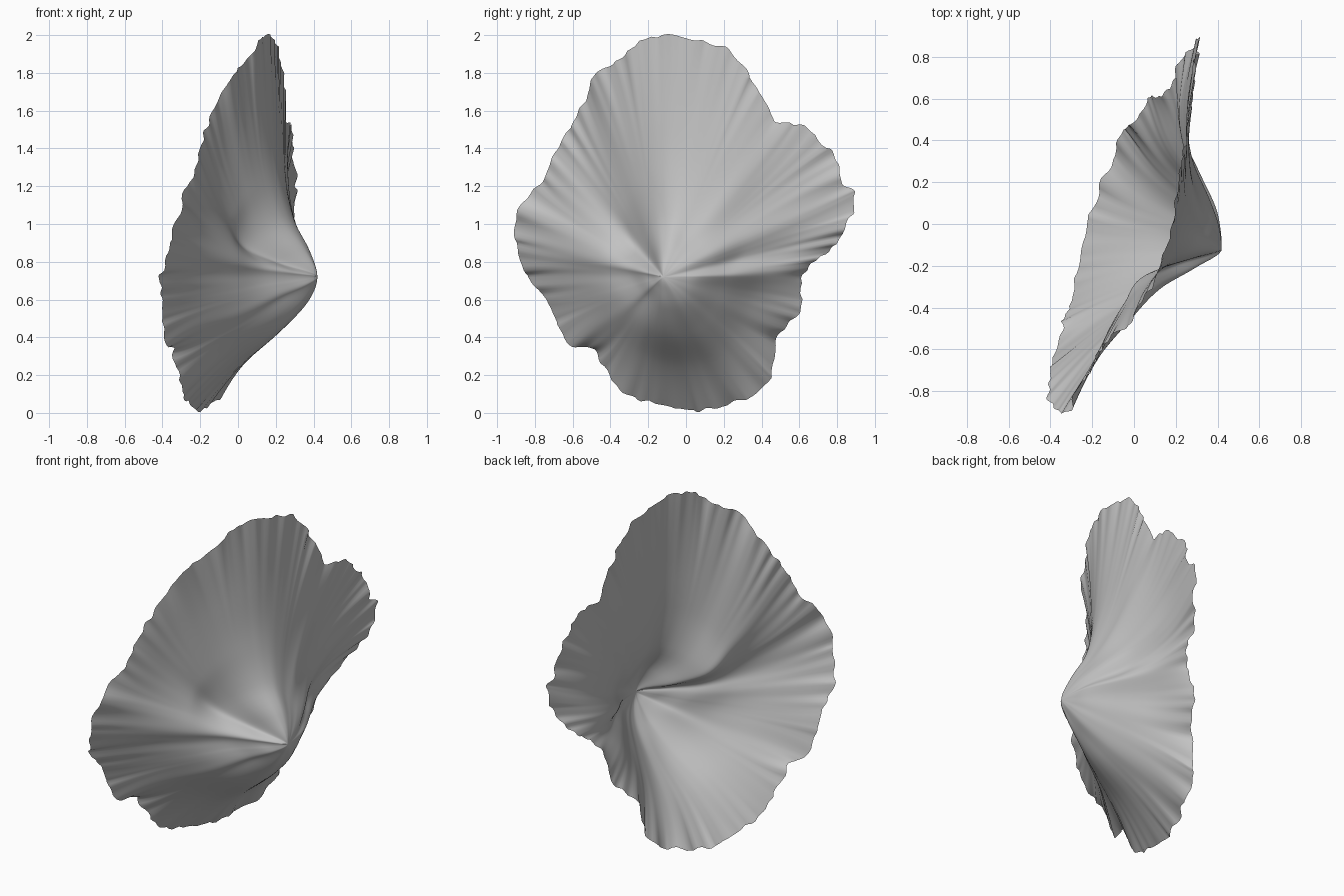
import bpy
import bmesh
import math
from mathutils import Vector, noise

old = bpy.data.objects.get("Cube")
if old:
    bpy.data.objects.remove(old, do_unlink=True)

SEGMENTS, RINGS, WINDOW = 360, 40, 16
APEX = Vector((0.42, -0.12, 0.72))

# Rim of the shell as (x, y, z), starting at the top and running towards +y
RIM = [Vector(p) for p in (
    (.17, -.08, 2), (.2, .1, 1.97), (.22, .25, 1.9), (.24, .38, 1.71), (.26, .48, 1.55),
    (.28, .61, 1.53), (.29, .79, 1.36), (.31, .83, 1.21), (.32, .9, 1.16), (.29, .86, 1.01),
    (.22, .77, .87), (.14, .61, .73), (.08, .61, .54), (0, .49, .41), (-.06, .44, .17),
    (-.1, .3, .07), (-.2, .1, .01), (-.25, -.15, .04), (-.3, -.35, .12), (-.34, -.49, .33),
    (-.38, -.63, .37), (-.4, -.73, .58), (-.41, -.83, .72), (-.36, -.9, .9), (-.31, -.9, 1.07),
    (-.25, -.76, 1.23), (-.21, -.71, 1.35), (-.17, -.62, 1.5), (-.1, -.54, 1.65),
    (-.04, -.5, 1.77), (.02, -.4, 1.84), (.1, -.24, 1.97))]

# Fall-off from apex to rim: direction in degrees -> remaining height at STEPS
STEPS = (0, .12, .25, .45, .7, 1)
FALLOFF = {
    -135: (.92, .76, .56, .29),
    -90: (.95, .86, .66, .32),
    -45: (.97, .87, .62, .3),
    0: (.98, .9, .62, .25),
    24: (.86, .45, -.3, -.5),
    55: (.82, .42, .1, 0),
    90: (.78, .42, .2, .08),
    125: (.66, .37, .25, .12),
    170: (.84, .63, .44, .22),
}


def hermite(p, q, tp, tq, f):
    s = f * f * (3 - 2 * f)
    return p * (1 - s) + q * s + tp * (f * (1 - f) ** 2) - tq * (f * f * (1 - f))


def rim_point(u):
    """Smooth closed curve through the rim points."""
    n = len(RIM)
    i = int(u * n)
    a, b, c, d = (RIM[(i + k) % n] for k in (-1, 0, 1, 2))
    return hermite(b, c, (c - a) * .35, (d - b) * .35, u * n - i)


def falloff_at(angle):
    """Blend the fall-off profiles around the apex."""
    keys = sorted(FALLOFF)
    keys = keys + [keys[0] + 360]
    if angle < keys[0]:
        angle += 360
    for lo, hi in zip(keys, keys[1:]):
        if lo <= angle <= hi:
            f = (angle - lo) / (hi - lo)
            f = f * f * (3 - 2 * f)
            first, second = FALLOFF[lo], FALLOFF.get(hi, FALLOFF[keys[0]])
            return [1] + [p + (q - p) * f for p, q in zip(first, second)] + [0]


def height(profile, t):
    """Smooth profile value at t, level at the apex."""
    last = len(STEPS) - 1
    slopes = [0]
    for i in range(1, last):
        slopes.append((profile[i + 1] - profile[i - 1]) / (STEPS[i + 1] - STEPS[i - 1]))
    slopes.append((profile[last] - profile[last - 1]) / (STEPS[last] - STEPS[last - 1]))
    i = max(k for k in range(last) if STEPS[k] <= t)
    w = STEPS[i + 1] - STEPS[i]
    return hermite(profile[i], profile[i + 1], slopes[i] * w, slopes[i + 1] * w, (t - STEPS[i]) / w)


# Rim samples, and an evened-out copy that shapes the interior
rim = [rim_point(s / SEGMENTS) for s in range(SEGMENTS)]
even = []
for s in range(SEGMENTS):
    near = [rim[(s + k) % SEGMENTS] for k in range(-WINDOW, WINDOW + 1)]
    even.append(sum(near, Vector()) / len(near))

# Shell surface: rings of vertices from the apex out to the ragged rim
bm = bmesh.new()
centre = bm.verts.new(APEX)
rings = [[] for _ in range(RINGS)]
for s in range(SEGMENTS):
    out = even[s] - APEX
    angle = math.atan2(out.z, out.y)
    profile = falloff_at(math.degrees(angle))
    # Small teeth along the rim
    ragged = rim[s] - even[s] + noise.noise_vector(rim[s] * 16) * .022
    for r in range(RINGS):
        t = ((r + 1) / RINGS) ** 1.2
        # Faint ribs that radiate from the apex
        rib = noise.noise((math.cos(angle) * 4, math.sin(angle) * 4, t * 2)) * .012 * t
        x = even[s].x + (APEX.x - even[s].x) * height(profile, t) + rib
        flat = Vector((x, APEX.y + out.y * t, APEX.z + out.z * t))
        rings[r].append(bm.verts.new(flat + ragged * t ** 6))

for s in range(SEGMENTS):
    n = (s + 1) % SEGMENTS
    bm.faces.new((centre, rings[0][n], rings[0][s]))
    for inner, outer in zip(rings, rings[1:]):
        bm.faces.new((inner[s], inner[n], outer[n], outer[s]))
bmesh.ops.recalc_face_normals(bm, faces=bm.faces)
bm.normal_update()
# The bulging side faces +x
if sum(f.normal.x * f.calc_area() for f in bm.faces) < 0:
    bmesh.ops.reverse_faces(bm, faces=bm.faces)
for f in bm.faces:
    f.smooth = True

mesh = bpy.data.meshes.new("limpet_shell")
bm.to_mesh(mesh)
bm.free()
shell = bpy.data.objects.new("limpet_shell", mesh)
bpy.context.collection.objects.link(shell)

# Plain grey
grey = bpy.data.materials.new("plain_grey")
grey.use_nodes = True
colour = (.54, .54, .54, 1)
grey.diffuse_color = colour
grey.node_tree.nodes["Principled BSDF"].inputs["Base Color"].default_value = colour
mesh.materials.append(grey)
